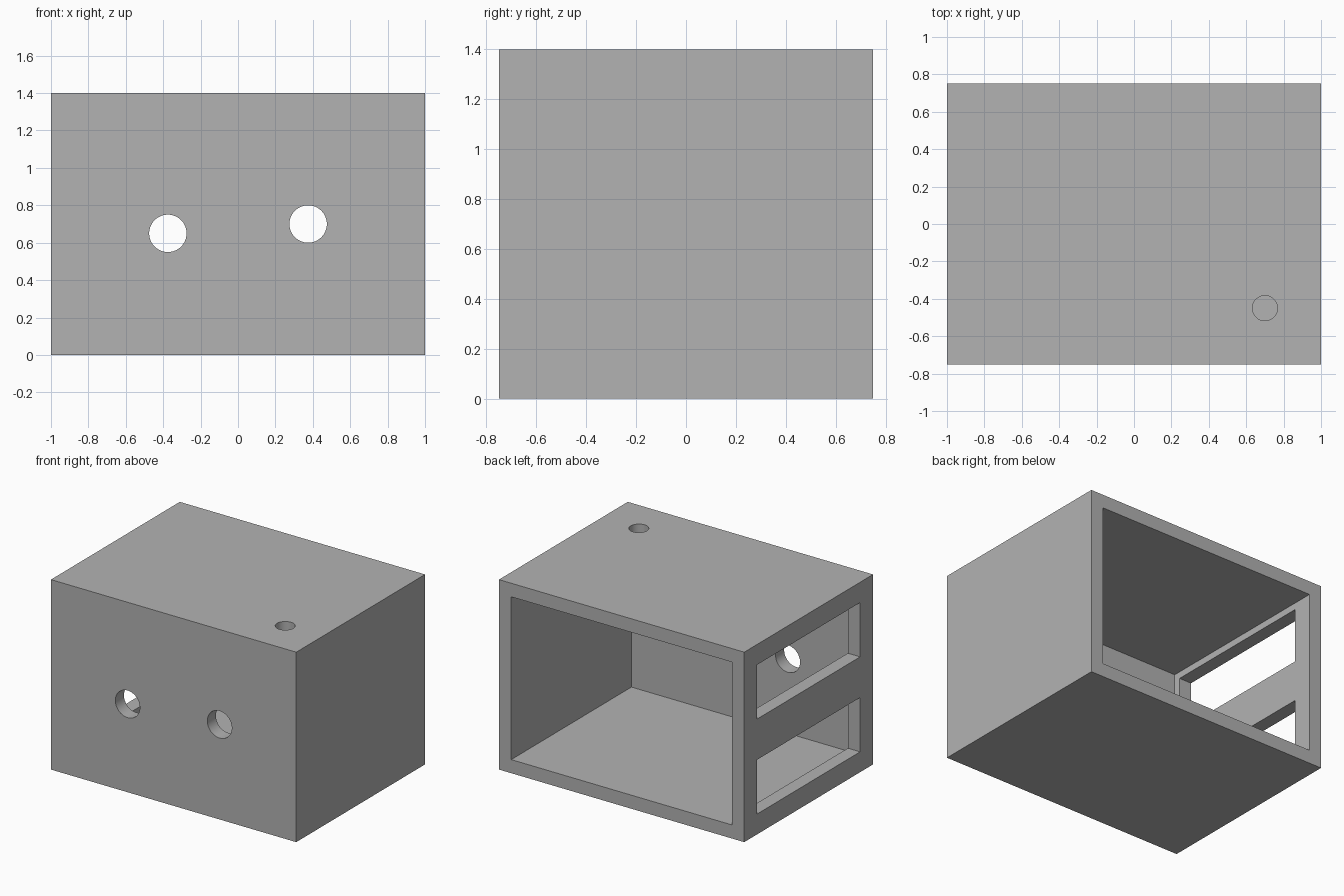
import bpy
from math import pi, radians

cube = bpy.data.objects.get("Cube")
if cube:
    bpy.data.objects.remove(cube, do_unlink=True)

WIDTH, DEPTH, HEIGHT, WALL = 2.0, 1.5, 1.4, 0.1

grey = bpy.data.materials.new("plain grey")
grey.use_nodes = True
colour = (0.448, 0.448, 0.448, 1)
grey.diffuse_color = colour
grey.node_tree.nodes["Principled BSDF"].inputs["Base Color"].default_value = colour


def box(name, low, high):
    """Axis-aligned box between two corners."""
    centre = [(a + b) / 2 for a, b in zip(low, high)]
    bpy.ops.mesh.primitive_cube_add(size=1, location=centre)
    obj = bpy.context.object
    obj.name = name
    obj.scale = [b - a for a, b in zip(low, high)]
    bpy.ops.object.transform_apply(location=True, rotation=False, scale=True)
    return obj


def drill(name, radius, centre, tilt=0):
    """Round cutter, long enough to pass through one wall."""
    bpy.ops.mesh.primitive_cylinder_add(vertices=64, radius=radius, depth=4 * WALL,
                                        location=centre, rotation=(tilt, 0, 0))
    bpy.context.object.name = name
    return bpy.context.object


# Solid block that becomes the open-backed box
body = box("box_body", (-WIDTH / 2, -DEPTH / 2, 0), (WIDTH / 2, DEPTH / 2, HEIGHT))
body.data.materials.append(grey)

# Cavity, open at the back
cutters = [box("cavity_cutter",
               (-WIDTH / 2 + WALL, -DEPTH / 2 + WALL, WALL),
               (WIDTH / 2 - WALL, DEPTH, HEIGHT - WALL))]

# Two side windows, one above the other
for z in (0.15, 0.85):
    cutters.append(box("window_cutter", (-1.2, -0.6, z), (-0.8, 0.6, z + 0.4)))

# Two front holes and a smaller hole in the top
for x, z in ((-0.375, 0.65), (0.375, 0.7)):
    cutters.append(drill("front_hole_cutter", 0.1, (x, -DEPTH / 2, z), pi / 2))
cutters.append(drill("top_hole_cutter", 0.067, (0.7, -0.45, HEIGHT)))

# Cut everything out of the block
bpy.ops.object.select_all(action="DESELECT")
body.select_set(True)
bpy.context.view_layer.objects.active = body
for cutter in cutters:
    cutter.hide_render = True
    mod = body.modifiers.new(cutter.name, "BOOLEAN")
    mod.operation = "DIFFERENCE"
    mod.solver = "EXACT"
    mod.object = cutter
    bpy.ops.object.modifier_apply(modifier=mod.name)
    bpy.data.objects.remove(cutter, do_unlink=True)

# Smooth the hole walls, keep the edges crisp
bpy.ops.object.shade_smooth_by_angle(angle=radians(30))
